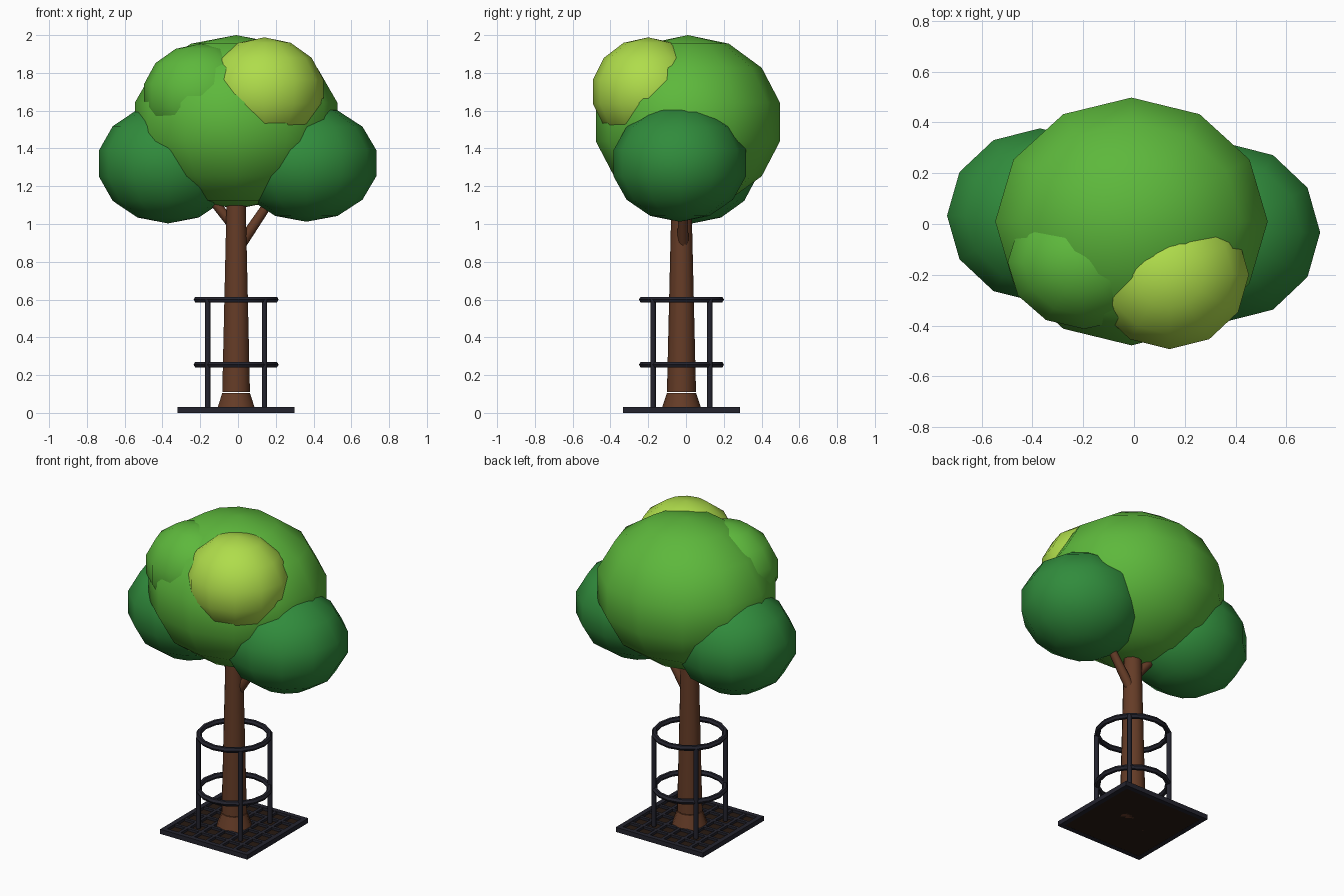
import bpy, math
from mathutils import Vector

if "Cube" in bpy.data.objects:
    bpy.data.objects.remove(bpy.data.objects["Cube"])

CX, CY = -0.01, -0.024  # trunk, cage and grate axis


def material(name, rgb):
    m = bpy.data.materials.new(name)
    m.diffuse_color = (*rgb, 1)
    m.use_nodes = True
    m.node_tree.nodes["Principled BSDF"].inputs["Base Color"].default_value = m.diffuse_color
    return m


LIME = material("lime_leaf", (0.43, 0.72, 0.07))
GREEN = material("green_leaf", (0.11, 0.48, 0.045))
DARK = material("dark_leaf", (0.03, 0.26, 0.045))
BARK = material("bark", (0.13, 0.045, 0.02))
IRON = material("iron", (0.017, 0.017, 0.027))
SOIL = material("soil", (0.02, 0.01, 0.006))


def finish(name, mat, smooth=None):
    o = bpy.context.object
    o.name = name
    o.data.materials.append(mat)
    bpy.ops.object.transform_apply(location=False, rotation=False, scale=True)
    if smooth:
        bpy.ops.object.shade_smooth_by_angle(angle=math.radians(smooth))
    return o


def box(name, loc, size, mat):
    bpy.ops.mesh.primitive_cube_add(size=1, location=loc)
    bpy.context.object.scale = size
    finish(name, mat)


def rod(name, a, b, r1, r2, mat, sides=8):
    a, b = Vector(a), Vector(b)
    bpy.ops.mesh.primitive_cone_add(vertices=sides, radius1=r1, radius2=r2,
                                    depth=(b - a).length, location=(a + b) / 2,
                                    rotation=(b - a).to_track_quat('Z', 'Y').to_euler())
    finish(name, mat, 50)


# Leaf clumps: centre, radii, colour
for name, loc, radii, mat in [
    ("main_crown", (-0.01, 0.01, 1.54), (0.55, 0.50, 0.46), GREEN),
    ("left_clump", (-0.37, 0.033, 1.32), (0.375, 0.352, 0.317), DARK),
    ("right_clump", (0.362, -0.033, 1.322), (0.38, 0.36, 0.31), DARK),
    ("lime_clump", (0.14, -0.20, 1.70), (0.32, 0.30, 0.288), LIME),
    ("upper_left_clump", (-0.195, -0.15, 1.68), (0.31, 0.27, 0.275), GREEN),
]:
    bpy.ops.mesh.primitive_uv_sphere_add(segments=12, ring_count=7, radius=1, location=loc)
    bpy.context.object.scale = radii
    finish(name, mat, 80)

# Trunk with flared foot, and two branches
rod("trunk_foot", (CX, CY, 0.005), (CX, CY, 0.11), 0.112, 0.077, BARK, 10)
rod("trunk", (CX, CY, 0.11), (CX, CY, 1.25), 0.077, 0.05, BARK, 10)
rod("right_branch", (0.0, -0.015, 0.87), (0.27, -0.02, 1.27), 0.03, 0.02, BARK)
rod("left_branch", (0.0, -0.015, 0.96), (-0.26, 0.01, 1.28), 0.028, 0.02, BARK)

# Soil and square grate
H, T = 0.31, 0.03
box("soil", (CX, CY, 0.007), (2 * H - 0.02, 2 * H - 0.02, 0.012), SOIL)
for s in (-1, 1):
    box("grate_frame_x", (CX, CY + s * (H - T / 2), 0.015), (2 * H, T, 0.03), IRON)
    box("grate_frame_y", (CX + s * (H - T / 2), CY, 0.015), (T, 2 * H - 2 * T, 0.03), IRON)
for i in range(-2, 3):
    box("grate_bar_x", (CX, CY + i * 0.098, 0.018), (2 * H - 2 * T, 0.02, 0.02), IRON)
    box("grate_bar_y", (CX + i * 0.098, CY, 0.018), (0.02, 2 * H - 2 * T, 0.02), IRON)

# Tree guard: two hoops and four posts
for z in (0.255, 0.6):
    bpy.ops.mesh.primitive_torus_add(location=(CX, CY, z), major_segments=16, minor_segments=6,
                                     major_radius=0.208, minor_radius=0.017)
    finish("guard_hoop", IRON, 40)
for sx in (-1, 1):
    for sy in (-1, 1):
        x, y = CX + sx * 0.15, CY + sy * 0.15
        rod("guard_post", (x, y, 0.02), (x, y, 0.6), 0.014, 0.014, IRON, 8)

# Rest the whole model on the ground
for o in bpy.data.objects:
    if o.name.startswith("trunk_foot"):
        o.location.z -= 0.004
